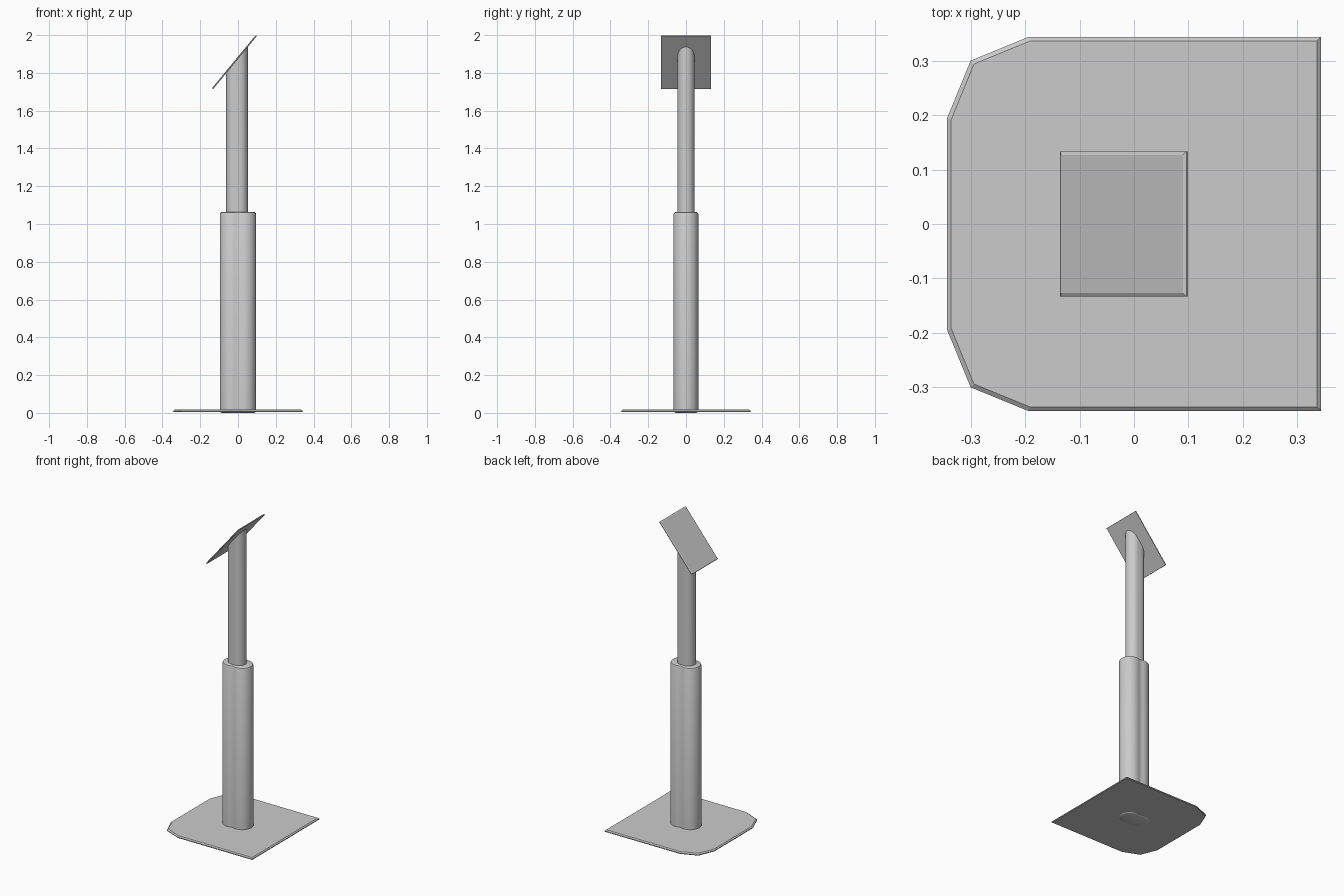
import bpy, bmesh, math

if "Cube" in bpy.data.objects:
    bpy.data.objects.remove(bpy.data.objects["Cube"])


def loft(name, outline, levels, smooth=True):
    """Closed solid from one outline repeated at (z, inset) levels."""
    rx = max(abs(p[0]) for p in outline)
    ry = max(abs(p[1]) for p in outline)
    bm = bmesh.new()
    rings = [[bm.verts.new((x * (1 - i / rx), y * (1 - i / ry), z)) for x, y in outline]
             for z, i in levels]
    n = len(outline)
    for a, b in zip(rings, rings[1:]):
        for k in range(n):
            bm.faces.new((a[k], a[(k + 1) % n], b[(k + 1) % n], b[k]))
    bm.faces.new(rings[0][::-1])
    bm.faces.new(rings[-1])
    bmesh.ops.recalc_face_normals(bm, faces=bm.faces)
    mesh = bpy.data.meshes.new(name)
    bm.to_mesh(mesh)
    bm.free()
    ob = bpy.data.objects.new(name, mesh)
    bpy.context.collection.objects.link(ob)
    if smooth:
        bpy.ops.object.select_all(action='DESELECT')
        ob.select_set(True)
        bpy.context.view_layer.objects.active = ob
        bpy.ops.object.shade_smooth_by_angle(angle=math.radians(30))
    return ob


def twin_arc(centre, radius, sweep, waist=None, steps=24):
    """Two mirrored arcs along x, optionally pinched at the middle."""
    right = []
    for k in range(steps + 1):
        a = math.radians(-sweep + 2 * sweep * k / steps)
        right.append((centre + radius * math.cos(a), radius * math.sin(a)))
    left = [(-x, -y) for x, y in right]
    if waist:
        return right + [(0, waist)] + left + [(0, -waist)]
    return right + left


# Base plate with faceted corners on the -x side
half = [(0.343, 0.343), (-0.195, 0.343), (-0.3, 0.3), (-0.343, 0.195)]
plate = half + [(x, -y) for x, y in reversed(half)]
loft("base_plate", plate, [(0.004, 0.003), (0.007, 0), (0.011, 0), (0.017, 0.007)], False)

# Lower column with pinched waist and rounded ends
loft("lower_column", twin_arc(0.031, 0.065, 105, 0.0595),
     [(0, 0.01), (0.002, 0.005), (0.006, 0), (1.053, 0), (1.06, 0.003), (1.064, 0.01)])

# Upper column, its top sheared to meet the sloping panel
slope = 1.213
upper = loft("upper_column", twin_arc(0.0125, 0.045, 90), [(1.04, 0), (1.88, 0)])
for v in upper.data.vertices:
    v.co.x -= 0.005
    if v.co.z > 1.5:
        v.co.z = 1.943 + slope * (v.co.x - 0.053)

# Tilted panel with chamfered upper rim
panel = loft("tilted_panel",
             [(0.182, 0.133), (-0.182, 0.133), (-0.182, -0.133), (0.182, -0.133)],
             [(-0.004, 0.001), (-0.003, 0), (0.001, 0), (0.004, 0.006)], False)
panel.rotation_euler = (0, -math.atan(slope), 0)
panel.location = (-0.019, 0, 1.857)
